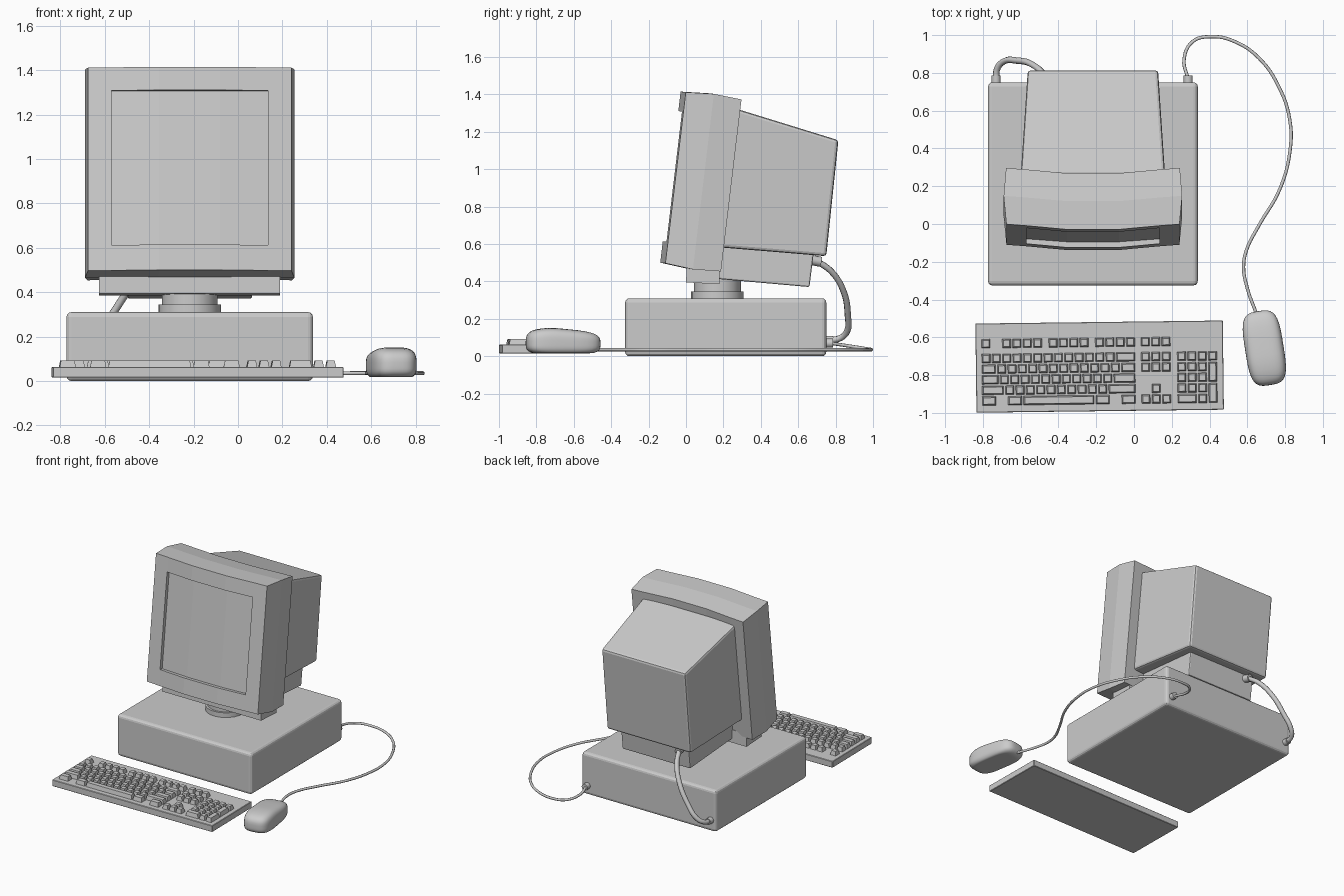
import bpy, bmesh, math
from mathutils import Vector, Matrix

if "Cube" in bpy.data.objects:
    bpy.data.objects.remove(bpy.data.objects["Cube"])

CX = -0.2175   # centre line of monitor and case


def finish(name, bm, bevel=0, segs=2, smooth=None):
    bmesh.ops.recalc_face_normals(bm, faces=bm.faces)
    me = bpy.data.meshes.new(name)
    bm.to_mesh(me)
    bm.free()
    ob = bpy.data.objects.new(name, me)
    bpy.context.collection.objects.link(ob)
    bpy.context.view_layer.objects.active = ob
    for o in bpy.context.selected_objects:
        o.select_set(False)
    ob.select_set(True)
    if bevel:
        m = ob.modifiers.new("bevel", "BEVEL")
        m.width, m.segments = bevel, segs
    if smooth:
        bpy.ops.object.shade_smooth_by_angle(angle=math.radians(smooth))
    return ob


def wedge(name, front, back, bevel=0, segs=2, cx=CX):
    """Six-sided block; each end is (half width, y top, z top, y bottom, z bottom)."""
    bm = bmesh.new()
    rings = []
    for hw, yt, zt, yb, zb in (front, back):
        rings.append([bm.verts.new(p) for p in (
            (cx - hw, yt, zt), (cx + hw, yt, zt), (cx + hw, yb, zb), (cx - hw, yb, zb))])
    a, b = rings
    bm.faces.new(a)
    bm.faces.new(b[::-1])
    for i in range(4):
        j = (i + 1) % 4
        bm.faces.new((a[i], b[i], b[j], a[j]))
    return finish(name, bm, bevel, segs)


def cylinder(name, start, end, r, sides=24):
    start, end = Vector(start), Vector(end)
    d = end - start
    mat = Matrix.Translation((start + end) / 2) @ d.to_track_quat('Z', 'Y').to_matrix().to_4x4()
    bm = bmesh.new()
    bmesh.ops.create_cone(bm, cap_ends=True, segments=sides, radius1=r, radius2=r,
                          depth=d.length, matrix=mat)
    return finish(name, bm, smooth=40)


def cable(name, pts, r):
    cu = bpy.data.curves.new(name, 'CURVE')
    cu.dimensions = '3D'
    cu.bevel_depth, cu.bevel_resolution, cu.resolution_u = r, 2, 6
    cu.use_fill_caps = True
    sp = cu.splines.new('BEZIER')
    sp.bezier_points.add(len(pts) - 1)
    for bp, p in zip(sp.bezier_points, pts):
        bp.co = p
        bp.handle_left_type = bp.handle_right_type = 'AUTO'
    ob = bpy.data.objects.new(name, cu)
    bpy.context.collection.objects.link(ob)
    for o in bpy.context.selected_objects:
        o.select_set(False)
    ob.select_set(True)
    bpy.context.view_layer.objects.active = ob
    bpy.ops.object.convert(target='MESH')


# Desktop case
wedge("case", (0.555, -0.325, 0.31, -0.325, 0.0), (0.555, 0.75, 0.31, 0.75, 0.0), 0.022, 3)

# Swivel foot
cylinder("swivel_base", (CX, 0.168, 0.30), (CX, 0.168, 0.345), 0.14)
cylinder("swivel_neck", (CX, 0.168, 0.34), (CX, 0.168, 0.43), 0.125)

# Monitor bezel: tilted profile swept across a bowed row of columns, screen recessed
TILT = math.radians(6.8)
S, C = math.sin(TILT), math.cos(TILT)
profile = [(0, 0, .458), (.15, -.015, .4725), (.3, -.008, .46), (.3, .918, .46),
           (.15, .93, .4725), (0, .921, .458),
           (0, .816, .458), (0, .816, .458), (0, .115, .458), (0, .115, .458)]
columns = [(-1, 0, 0), (-.77, .008, 0), (-.77, .008, .026), (-.3, .028, .03),
           (.3, .028, .03), (.77, .008, .026), (.77, .008, 0), (1, 0, 0)]
bm = bmesh.new()
grid = []
for t, bow, recess in columns:
    col = []
    for i, (d, v, hw) in enumerate(profile):
        d += -bow + (recess if i in (7, 8) else 0)
        col.append(bm.verts.new((CX + t * hw, -0.11 + v * S + d * C, 0.497 + v * C - d * S)))
    grid.append(col)
n = len(profile)
for a, b in zip(grid, grid[1:]):
    for i in range(n):
        j = (i + 1) % n
        bm.faces.new((a[i], a[j], b[j], b[i]))
for col in (grid[0], grid[-1]):
    bm.faces.new([col[i] for i in (0, 1, 4, 5, 6, 7, 8, 9)])
    bm.faces.new([col[i] for i in (1, 2, 3, 4)])
bmesh.ops.remove_doubles(bm, verts=bm.verts, dist=0.0005)
finish("monitor_bezel", bm)

# Monitor rear housing, lower box and chin
wedge("monitor_housing", (0.382, 0.26, 1.326, 0.17, 0.583), (0.345, 0.815, 1.155, 0.75, 0.535), 0.016)
wedge("monitor_lower_box", (0.29, 0.17, 0.60, 0.15, 0.415), (0.28, 0.685, 0.57, 0.66, 0.37), 0.008)
wedge("monitor_chin", (0.4075, 0.005, 0.50, 0.0, 0.395), (0.4075, 0.18, 0.48, 0.18, 0.385))

# Monitor cable with plugs
cylinder("monitor_plug_top", (-0.43, 0.665, 0.515), (-0.44, 0.72, 0.505), 0.027, 12)
cylinder("monitor_plug_case", (-0.73, 0.74, 0.085), (-0.73, 0.785, 0.085), 0.024, 12)
cable("monitor_cable", [(-.435, .70, .51), (-.47, .78, .45), (-.54, .845, .34), (-.62, .865, .22),
                        (-.69, .86, .13), (-.725, .82, .095), (-.73, .76, .085)], 0.017)

# Mouse cable with plug
cylinder("mouse_plug", (0.287, 0.74, 0.07), (0.287, 0.785, 0.07), 0.024, 12)
path = [(.285, .77), (.265, .87), (.31, .965), (.41, .992), (.53, .967), (.66, .88), (.765, .73),
        (.825, .55), (.825, .38), (.77, .18), (.66, -.01), (.595, -.14), (.58, -.23), (.60, -.34), (.65, -.48)]
heights = [.07, .055, .04]
cable("mouse_cable", [(x, y, heights[i] if i < 3 else .035) for i, (x, y) in enumerate(path)], 0.009)

# Mouse: rounded block, humped at the palm end
bm = bmesh.new()
bmesh.ops.create_cube(bm, size=2)
bmesh.ops.subdivide_edges(bm, edges=bm.edges, cuts=9, use_grid_fill=True)
for v in bm.verts:
    v.co /= sum(abs(c) ** 3.6 for c in v.co) ** (1 / 3.6)
    x, y, z = v.co
    hump = 0.085 - 0.018 * (y + 0.3) if y > -0.3 else 0.085
    v.co = (x * 0.102, y * 0.198, z * hump if z > 0 else max(z * 0.06, -0.05))
bm.transform(Matrix.Translation((0.69, -0.657, 0.067)) @ Matrix.Rotation(math.radians(9), 4, 'Z'))
finish("mouse", bm, smooth=50)

# Keyboard body
turn = Matrix.Translation((-0.182, -0.755, 0)) @ Matrix.Rotation(math.radians(0.7), 4, 'Z')
body = wedge("keyboard_body", (0.655, -0.236, 0.063, -0.236, 0.015),
             (0.655, 0.236, 0.063, 0.236, 0.015), 0.003, 1, cx=0)
body.data.transform(turn)

# Keys: tapered caps laid out in rows
keys = bmesh.new()
U, P = 0.0547, 0.0562


def key(x, row, w=1, h=1):
    """Key with left edge x; row 0 is the first main row, counted downwards."""
    y = 0.078 - row * P - h * P
    hw, hh = w * U / 2 - 0.003, h * P / 2 - 0.003
    made = bmesh.ops.create_cube(keys, size=2)["verts"]
    for v in made:
        top = v.co.z > 0
        k = 0.008 if top else 0
        v.co = (x + w * U / 2 + v.co.x * (hw - k), y + h * P / 2 + v.co.y * (hh - k),
                0.093 if top else 0.055)


LEFT, NAV, PAD = -0.628, 0.216, 0.407
rows = [[1] * 13 + [2], [1.5] + [1] * 12 + [1.5], [1.75] + [1] * 11 + [2.25],
        [2.25] + [1] * 10 + [2.75], [1.5, -1, 1.5, 7, 1.5, -1, 1.5]]
for r, widths in enumerate(rows):
    x = LEFT
    for w in widths:
        if w > 0:
            key(x, r, w)
        x += abs(w) * U
key(LEFT, -1.4)
for start in (LEFT + 2 * U, LEFT + 6.5 * U, LEFT + 11 * U):
    for i in range(4):
        key(start + i * U, -1.4)
for i in range(3):
    for r in (-1.4, 0, 1, 4):
        key(NAV + i * U, r)
key(NAV + U, 3)
for r in range(4):
    for i in range(3):
        key(PAD + i * U, r)
key(PAD, 4, 2)
key(PAD + 2 * U, 4)
key(PAD + 3 * U, 0)
key(PAD + 3 * U, 1, 1, 2)
key(PAD + 3 * U, 3, 1, 2)
keys.transform(turn)
finish("keyboard_keys", keys)
